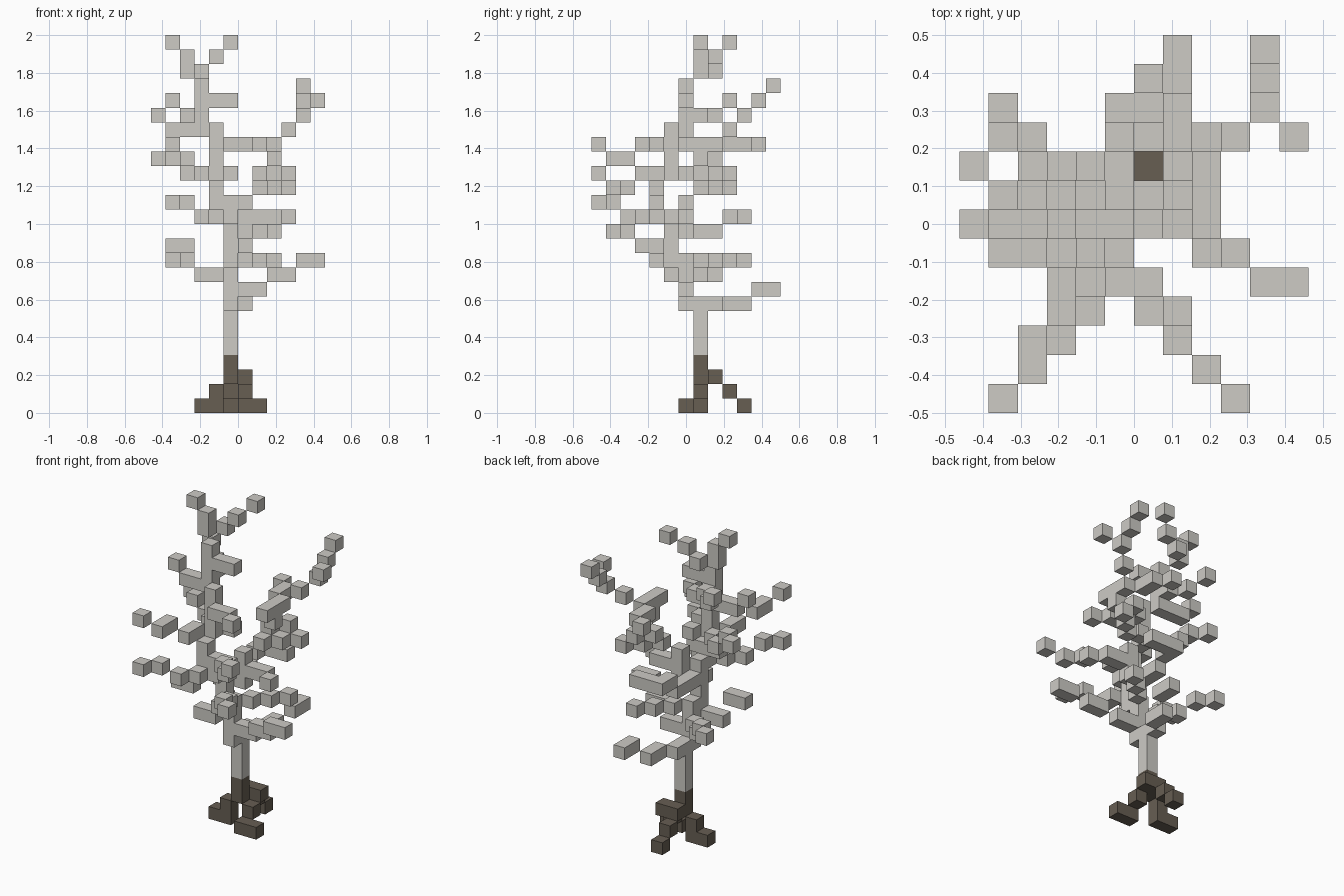
import bpy
import bmesh
from mathutils import Vector

cube = bpy.data.objects.get("Cube")
if cube:
    bpy.data.objects.remove(cube, do_unlink=True)

UNIT = 2 / 26
STEPS = {
    "e": Vector((1, 0, 0)), "w": Vector((-1, 0, 0)),
    "n": Vector((0, 1, 0)), "s": Vector((0, -1, 0)),
    "u": Vector((0, 0, 1)), "d": Vector((0, 0, -1)),
}


def make_material(name, color):
    mat = bpy.data.materials.new(name)
    mat.use_nodes = True
    mat.diffuse_color = color
    mat.node_tree.nodes["Principled BSDF"].inputs["Base Color"].default_value = color
    return mat


def walk(start, moves):
    """Cells visited from a start cell; each word is one step, letters add up."""
    pos = Vector(start)
    cells = [tuple(int(c) for c in pos)]
    for word in moves.split():
        for letter in word:
            pos = pos + STEPS[letter]
        cells.append(tuple(int(c) for c in pos))
    return cells


pale_bark = make_material("pale grey bark", (0.61, 0.595, 0.56, 1))
dark_bark = make_material("dark brown bark", (0.135, 0.112, 0.086, 1))

# Roots and the foot of the trunk
ROOTS = {
    "trunk_foot": ((5, 7, 3), "d"),
    "front_root": ((6, 7, 1), "sd e"),
    "side_root": ((4, 7, 1), "d w"),
    "back_root": ((6, 8, 2), "w nd nd"),
}

# Main stem, second stem and every branch, from low to high
LIMBS = {
    "main_stem": ((5, 7, 4), "u u u s u u u s u u u wsu u nu u u u wn u u u wnu u wu"),
    "second_stem": ((6, 6, 12), "u u enu nu esu u n enu enu nu nu"),
    "low_back_branch": ((5, 8, 7), "en n enu n"),
    "low_front_branch": ((6, 6, 8), "e esu e esu e"),
    "low_side_branch": ((4, 7, 9), "wn wnu wn"),
    "low_side_fork": ((4, 5, 9), "w"),
    "low_side_fork_tip": ((2, 5, 11), "w"),
    "short_back_branch": ((6, 7, 10), "en en"),
    "short_front_branch": ((6, 4, 11), "s esu es"),
    "middle_back_branch": ((5, 6, 12), "n n nu n e e"),
    "middle_side_branch": ((7, 6, 13), "e es"),
    "middle_front_branch": ((5, 4, 13), "ws ws wsu ws"),
    "long_front_branch": ((5, 4, 14), "e essu es esu"),
    "stem_twig": ((8, 8, 15), "en"),
    "stem_knot": ((8, 9, 16), ""),
    "inner_knot": ((5, 6, 16), ""),
    "upper_front_branch": ((3, 4, 16), "s wsu s wsu"),
    "upper_side_branch": ((3, 6, 16), "wn wu wn"),
    "upper_inner_branch": ((5, 4, 18), "e es"),
    "upper_back_branch": ((7, 9, 18), "n wn"),
    "second_stem_stub": ((8, 6, 18), ""),
    "high_side_branch": ((2, 6, 19), "w wu"),
    "high_back_branch": ((3, 7, 20), "wn wnu"),
    "high_inner_branch": ((4, 6, 21), "e"),
    "second_stem_twig": ((11, 9, 21), ""),
    "crown_twig": ((3, 8, 23), "eu enu"),
}

parts = []
for group, mat in ((ROOTS, dark_bark), (LIMBS, pale_bark)):
    for name, (start, moves) in group.items():
        parts.append((name, walk(start, moves), mat))
filled = {cell for part in parts for cell in part[1]}


def block_part(name, cells, mat):
    """Mesh of cubic cells, leaving out faces hidden against a neighbour."""
    bm = bmesh.new()
    for cell in cells:
        base = Vector(cell)
        # grid is twelve cells wide and thirteen deep
        center = (base + Vector((-5.5, -6, 0.5))) * UNIT
        for step in STEPS.values():
            if tuple(int(c) for c in base + step) in filled:
                continue
            a = Vector((step.y, step.z, step.x)) * UNIT / 2
            b = step.cross(a)
            mid = center + step * UNIT / 2
            bm.faces.new([bm.verts.new(mid + p) for p in (a + b, b - a, -a - b, a - b)])
    bm.normal_update()
    mesh = bpy.data.meshes.new(name)
    bm.to_mesh(mesh)
    bm.free()
    mesh.materials.append(mat)
    obj = bpy.data.objects.new(name, mesh)
    bpy.context.collection.objects.link(obj)


for name, cells, mat in parts:
    block_part(name, cells, mat)
